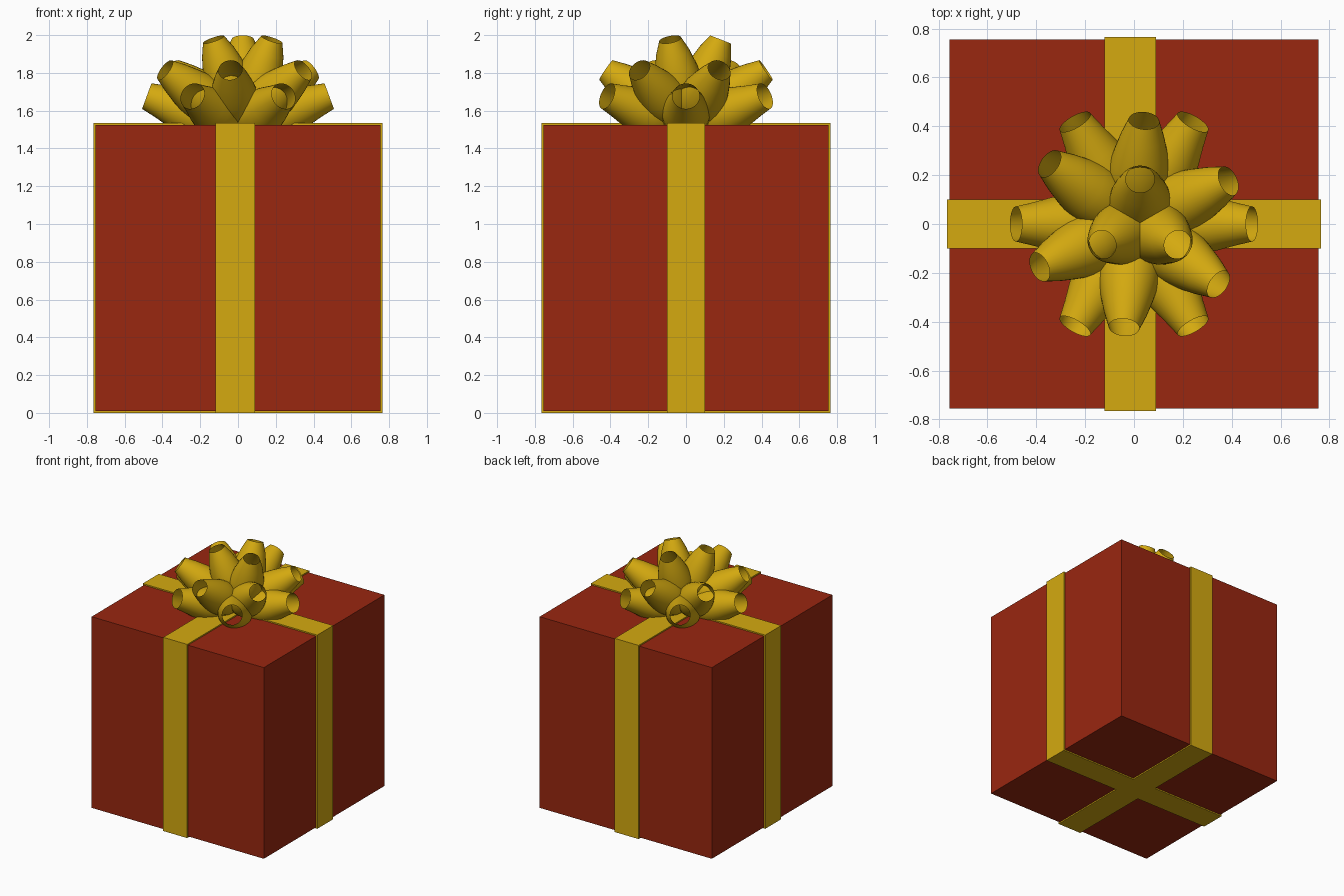
import bpy, bmesh, math
from mathutils import Vector

if "Cube" in bpy.data.objects:
    bpy.data.objects.remove(bpy.data.objects["Cube"])

TOP = 1.525


def material(name, color):
    m = bpy.data.materials.new(name)
    m.diffuse_color = color
    m.use_nodes = True
    m.node_tree.nodes["Principled BSDF"].inputs["Base Color"].default_value = m.diffuse_color
    return m


RED = material("red_paper", (0.32, 0.020, 0.005, 1))
GOLD = material("gold_ribbon", (0.66, 0.40, 0.005, 1))


def make_object(name, bm, mat):
    bmesh.ops.recalc_face_normals(bm, faces=bm.faces)
    mesh = bpy.data.meshes.new(name)
    bm.to_mesh(mesh)
    bm.free()
    mesh.materials.append(mat)
    ob = bpy.data.objects.new(name, mesh)
    bpy.context.collection.objects.link(ob)
    return ob


def band(name, along, half_width, offset):
    # closed rectangular strip wrapped around the box
    bm = bmesh.new()
    rings = []
    for half, z0, z1 in ((0.765, 0.0, 1.535), (0.745, 0.02, 1.515)):
        for side in (-half_width, half_width):
            ring = []
            for u, z in ((-half, z0), (half, z0), (half, z1), (-half, z1)):
                v = side + offset
                ring.append(bm.verts.new((u, v, z) if along == "x" else (v, u, z)))
            rings.append(ring)
    for a, b in ((0, 1), (1, 3), (3, 2), (2, 0)):
        for i in range(4):
            j = (i + 1) % 4
            bm.faces.new((rings[a][i], rings[a][j], rings[b][j], rings[b][i]))
    return make_object(name, bm, GOLD)


def bow_loop(name, base, tip, tip_radius, segments=32):
    # open tube that bulges in the middle and narrows to the bow's centre
    base, tip = Vector(base), Vector(tip)
    axis = tip - base
    rot = axis.to_track_quat("Z", "Y")
    profile = [(0, 0.015), (0.1, 0.055), (0.2, 0.088), (0.3, 0.112), (0.4, 0.125),
               (0.5, 0.127), (0.6, 0.120), (0.7, 0.109), (0.85, 0.089), (1, tip_radius)]
    bm = bmesh.new()
    rings = []
    for s, r in profile:
        rings.append([bm.verts.new(base + rot @ Vector((
            r * math.cos(2 * math.pi * i / segments),
            r * math.sin(2 * math.pi * i / segments),
            s * axis.length))) for i in range(segments)])
    for a, b in zip(rings, rings[1:]):
        for i in range(segments):
            j = (i + 1) % segments
            bm.faces.new((a[i], a[j], b[j], b[i])).smooth = True
    return make_object(name, bm, GOLD)


# gift box
bm = bmesh.new()
bmesh.ops.create_cube(bm, size=1)
for v in bm.verts:
    v.co = (v.co.x * 1.51, v.co.y * 1.51, (v.co.z + 0.5) * (TOP - 0.01) + 0.01)
make_object("gift_box", bm, RED)

# crossing ribbons
band("ribbon_side_to_side", "x", 0.10, 0.0)
band("ribbon_front_to_back", "y", 0.105, -0.015)

# bow tiers: name, count, start angle, centre, tip reach, tip height, tip radius
tiers = [
    ("lower", 6, 0.0, (0, 0, 1.50), 0.483, 1.677, 0.072),
    ("middle", 6, 24.5, (0, 0, 1.525), 0.425, 1.815, 0.063),
    ("upper", 3, 90.0, (0.025, 0.005, 1.525), 0.178, 1.977, 0.059),
]
for tier, count, start, c, reach, height, radius in tiers:
    for k in range(count):
        a = math.radians(start + 360 * k / count)
        tip = (c[0] + reach * math.cos(a), c[1] + reach * math.sin(a), height)
        bow_loop(f"bow_loop_{tier}_{k + 1}", c, tip, radius)
